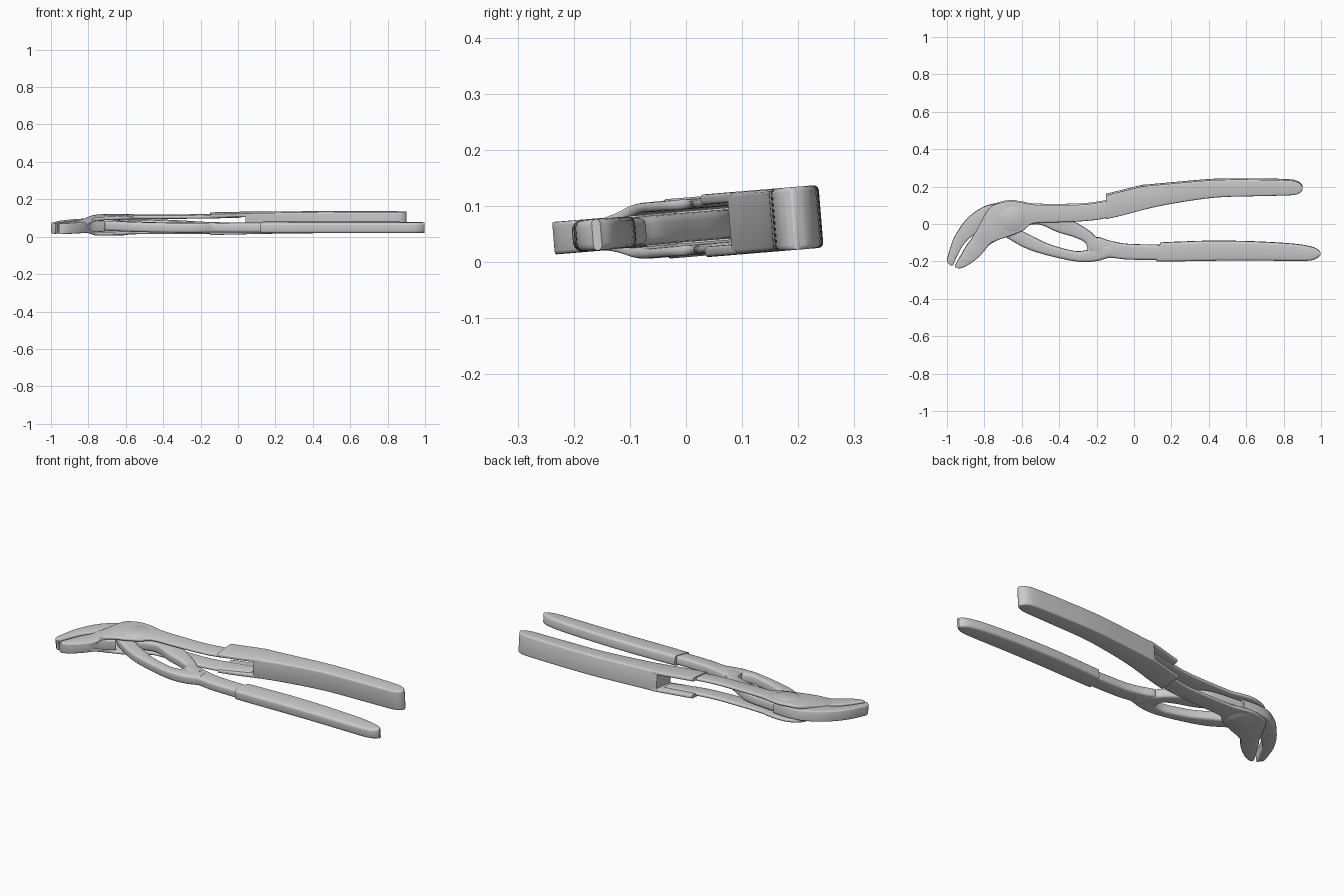
import bpy, bmesh, math
from mathutils import Vector, Matrix

TILT = Matrix.Translation((0, 0, 0.062)) @ Matrix.Rotation(math.radians(4.7), 4, 'X')
SUB = 5


def spline(rows):
    """Catmull-Rom interpolation through rows of equal length."""
    out = []
    for i in range(len(rows) - 1):
        p = [rows[max(i - 1, 0)], rows[i], rows[i + 1], rows[min(i + 2, len(rows) - 1)]]
        for k in range(SUB):
            t = k / SUB
            out.append([0.5 * (2 * b + (c - a) * t + (2 * a - 5 * b + 4 * c - d) * t * t
                               + (3 * b - a - 3 * c + d) * t ** 3) for a, b, c, d in zip(*p)])
    return out + [list(rows[-1])]


def finish(name, bm):
    bmesh.ops.recalc_face_normals(bm, faces=bm.faces)
    bm.transform(TILT)
    me = bpy.data.meshes.new(name)
    bm.to_mesh(me)
    bm.free()
    ob = bpy.data.objects.new(name, me)
    bpy.context.collection.objects.link(ob)
    bpy.context.view_layer.objects.active = ob
    ob.select_set(True)
    bpy.ops.object.shade_smooth_by_angle(angle=math.radians(38))
    ob.select_set(False)


def strip(name, rows, lo, hi, r=0.009, sign=1):
    """Loft rounded boxes between two edge lines: ax, ay, bx, by[, lo, hi]."""
    rows = [tuple(s) if len(s) == 6 else (*s, lo, hi) for s in rows]
    bm = bmesh.new()
    rings = []
    for ax, ay, bx, by, z0, z1 in spline(rows):
        a, b = Vector((ax, ay, 0)), Vector((bx, by, 0))
        mid, u = (a + b) / 2, (b - a).normalized()
        w, h, zc = (b - a).length / 2, (z1 - z0) / 2, (z0 + z1) / 2
        q = min(r, 0.95 * w, 0.95 * h)
        ring = []
        for c, (sx, sz) in enumerate(((1, 1), (-1, 1), (-1, -1), (1, -1))):
            for k in range(4):
                t = math.radians(90 * c + 30 * k)
                p = mid + u * (sx * (w - q) + q * math.cos(t))
                p.z = sign * (zc + sz * (h - q) + q * math.sin(t))
                ring.append(bm.verts.new(p))
        rings.append(ring)
    for v, n in zip(rings, rings[1:]):
        for i in range(16):
            j = (i + 1) % 16
            bm.faces.new((v[i], v[j], n[j], n[i]))
    bm.faces.new(rings[0])
    bm.faces.new(rings[-1])
    finish(name, bm)


# upper handle: solid grip behind the slot
strip("upper_grip", [
    (0.04, 0.205, 0.04, 0.078), (0.2, 0.22, 0.2, 0.112), (0.43, 0.239, 0.43, 0.145),
    (0.65, 0.241, 0.65, 0.153), (0.82, 0.237, 0.82, 0.157), (0.87, 0.229, 0.87, 0.163),
    (0.893, 0.215, 0.893, 0.175), (0.902, 0.2, 0.902, 0.19)], -0.056, 0.056)

# paired slot lips, side plates and pivot faces
for side, s in (("top", 1), ("bottom", -1)):
    strip("grip_lip_" + side, [
        (-0.15, 0.158, -0.15, 0.03), (-0.05, 0.183, -0.05, 0.053),
        (0.04, 0.205, 0.04, 0.078), (0.07, 0.208, 0.07, 0.085)], 0.037, 0.056, 0.006, s)
    strip("side_plate_" + side, [
        (0.02, 0.16, 0.02, 0.09), (-0.15, 0.125, -0.15, 0.035), (-0.27, 0.108, -0.28, 0.018),
        (-0.42, 0.105, -0.42, 0.012), (-0.54, 0.107, -0.54, 0.006),
        (-0.60, 0.118, -0.59, -0.03), (-0.66, 0.125, -0.66, -0.06),
        (-0.72, 0.115, -0.72, -0.08), (-0.775, 0.085, -0.765, -0.1, 0.026, 0.047),
        (-0.83, -0.01, -0.79, -0.13, 0.015, 0.035),
        (-0.87, -0.08, -0.815, -0.16, 0.0, 0.027)], 0.032, 0.05, 0.008, s)
    bm = bmesh.new()
    bmesh.ops.create_cone(bm, cap_ends=True, segments=40, radius1=0.08, radius2=0.062, depth=0.01,
                          matrix=Matrix.Translation((-0.65, 0.03, 0.048)))
    bmesh.ops.scale(bm, vec=(1, 1, s), verts=bm.verts)
    finish("pivot_face_" + side, bm)

# jaws
strip("inner_jaw", [
    (-0.76, -0.01, -0.71, -0.075), (-0.85, -0.065, -0.78, -0.115),
    (-0.895, -0.115, -0.815, -0.16), (-0.92, -0.158, -0.86, -0.2),
    (-0.948, -0.205, -0.905, -0.228), (-0.957, -0.23, -0.935, -0.237)], -0.029, 0.029, 0.007)
strip("outer_jaw", [
    (-0.62, 0.105, -0.61, -0.02), (-0.72, 0.11, -0.70, -0.02), (-0.80, 0.093, -0.77, -0.01),
    (-0.89, 0.03, -0.84, -0.045), (-0.96, -0.07, -0.905, -0.1),
    (-0.993, -0.165, -0.94, -0.16), (-0.998, -0.2, -0.955, -0.19),
    (-0.977, -0.224, -0.967, -0.219)], -0.029, 0.029, 0.007)

# forked lever running through the slot
strip("lever_upper_arm", [
    (-0.66, 0.1, -0.64, -0.03), (-0.54, 0.09, -0.52, 0.0), (-0.42, 0.07, -0.41, -0.042),
    (-0.31, 0.008, -0.32, -0.07), (-0.235, -0.04, -0.26, -0.1),
    (-0.195, -0.075, -0.245, -0.14), (-0.14, -0.1, -0.19, -0.17)], -0.026, 0.026, 0.014)
strip("lever_lower_arm", [
    (-0.66, 0.02, -0.73, -0.04), (-0.61, -0.03, -0.66, -0.085), (-0.545, -0.065, -0.57, -0.133),
    (-0.45, -0.11, -0.46, -0.168), (-0.32, -0.145, -0.33, -0.197),
    (-0.25, -0.14, -0.255, -0.203), (-0.19, -0.12, -0.19, -0.196),
    (-0.12, -0.11, -0.12, -0.175)], -0.026, 0.026, 0.014)
strip("lever_neck", [
    (-0.25, -0.12, -0.25, -0.19), (-0.2, -0.072, -0.2, -0.196), (-0.13, -0.09, -0.13, -0.18),
    (-0.03, -0.107, -0.03, -0.19), (0.17, -0.112, 0.17, -0.192)], -0.0245, 0.0245, 0.013)

# lower grip
strip("lower_grip", [
    (0.14, -0.1, 0.12, -0.2), (0.25, -0.095, 0.25, -0.199), (0.43, -0.09, 0.43, -0.196),
    (0.65, -0.094, 0.65, -0.195), (0.85, -0.106, 0.85, -0.197), (0.94, -0.12, 0.94, -0.195),
    (0.978, -0.134, 0.978, -0.183), (0.997, -0.152, 0.997, -0.167)], -0.028, 0.028, 0.013)
